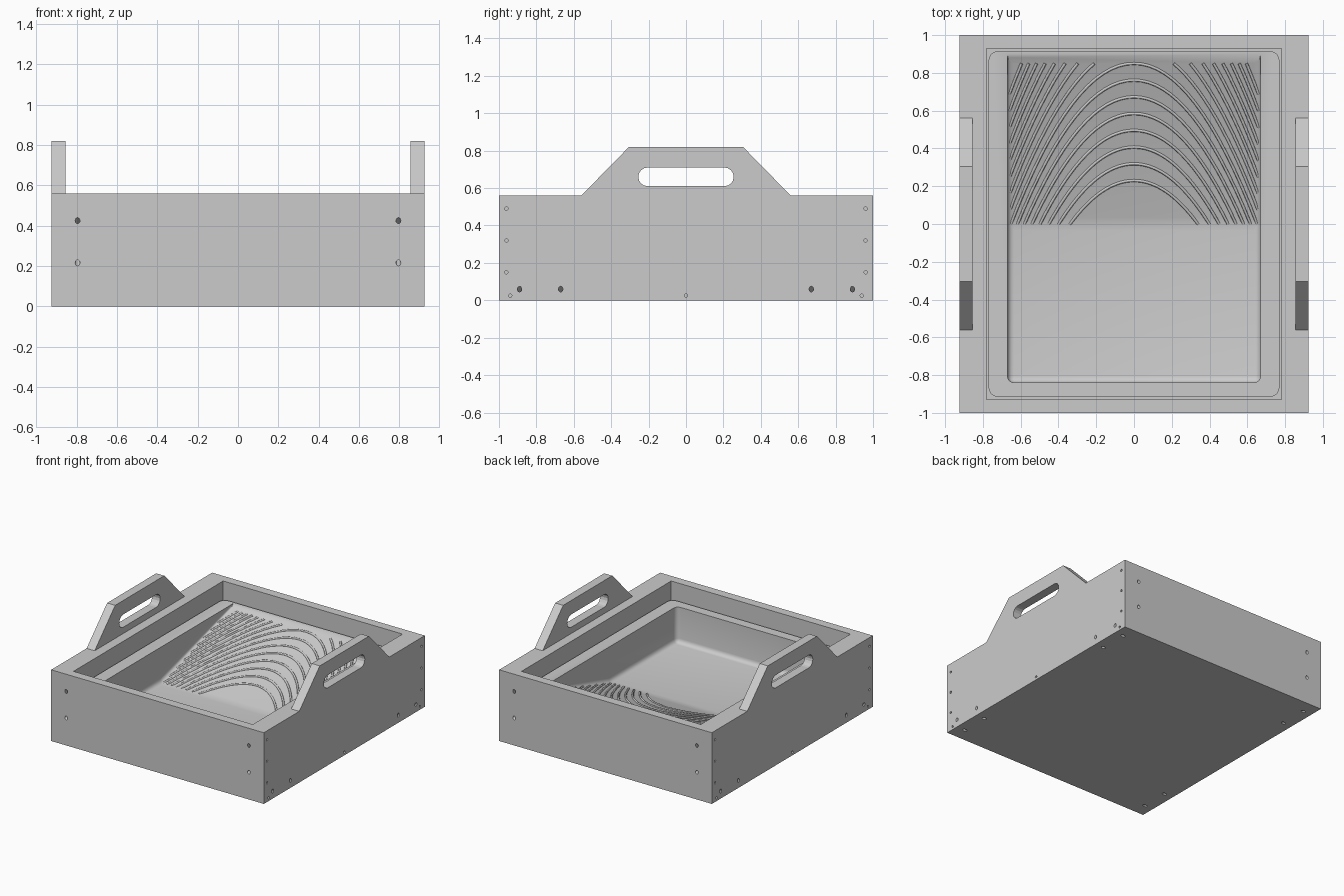
import bpy, bmesh, math
from mathutils import Vector

cube = bpy.data.objects.get("Cube")
if cube:
    bpy.data.objects.remove(cube, do_unlink=True)

GREY = (0.6, 0.6, 0.6, 1)
grey = bpy.data.materials.new("plain grey")
grey.use_nodes = True
grey.diffuse_color = GREY
grey.node_tree.nodes["Principled BSDF"].inputs["Base Color"].default_value = GREY


def add(name, data):
    obj = bpy.data.objects.new(name, data)
    bpy.context.collection.objects.link(obj)
    data.materials.append(grey)
    return obj


def prism(name, profile, x0, x1):
    """Extrude a (y, z) outline from x0 to x1."""
    bm = bmesh.new()
    face = bm.faces.new([bm.verts.new((x0, y, z)) for y, z in profile])
    ext = bmesh.ops.extrude_face_region(bm, geom=[face])["geom"]
    verts = [v for v in ext if isinstance(v, bmesh.types.BMVert)]
    bmesh.ops.translate(bm, verts=verts, vec=(x1 - x0, 0, 0))
    bmesh.ops.recalc_face_normals(bm, faces=bm.faces)
    mesh = bpy.data.meshes.new(name)
    bm.to_mesh(mesh)
    bm.free()
    return add(name, mesh)


def box(name, x0, x1, y0, y1, z0, z1):
    return prism(name, [(y0, z0), (y1, z0), (y1, z1), (y0, z1)], x0, x1)


def select(obj):
    bpy.ops.object.select_all(action="DESELECT")
    obj.select_set(True)
    bpy.context.view_layer.objects.active = obj


def bevel(obj, width, segments, test=lambda a, b: True):
    """Round the edges whose two ends pass the test."""
    bm = bmesh.new()
    bm.from_mesh(obj.data)
    edges = [e for e in bm.edges if test(e.verts[0].co, e.verts[1].co)]
    bmesh.ops.bevel(bm, geom=edges, offset=width, segments=segments,
                    profile=0.5, affect="EDGES")
    bm.to_mesh(obj.data)
    bm.free()


def cut(obj, cutter):
    mod = obj.modifiers.new("cut", "BOOLEAN")
    mod.operation, mod.solver, mod.object = "DIFFERENCE", "EXACT", cutter
    select(obj)
    bpy.ops.object.modifier_apply(modifier=mod.name)


def upright(a, b):
    return abs(a.z - b.z) > 0.1 and abs(a.x - b.x) + abs(a.y - b.y) < 0.001


W, L, H = 0.925, 1.0, 0.56      # half width, half length, wall height
IX, IY = 0.78, 0.93             # inner opening
PX = 0.855                      # inner face of the side panels

# Side panels with raised handles
outline = [(-L, 0), (L, 0), (L, H), (0.56, H), (0.305, 0.82),
           (-0.305, 0.82), (-0.56, H), (-L, H)]
slot = []
for centre, start in ((0.205, -90), (-0.205, 90)):
    for i in range(9):
        a = math.radians(start + i * 22.5)
        slot.append((centre + 0.05 * math.cos(a), 0.66 + 0.05 * math.sin(a)))
slot_cutter = prism("slot_cutter", slot, -1.2, 1.2)
panels = []
for side, s in (("left", 1), ("right", -1)):
    panel = prism(side + "_handle_panel", outline, s * PX, s * W)
    cut(panel, slot_cutter)
    panels += [panel, box(side + "_inner_rail", s * IX, s * PX, -IY, IY, 0.1, H)]

# End panels and base
panels.append(box("front_panel", -PX, PX, -L, -IY, 0, H))
panels.append(box("back_panel", -PX, PX, IY, L, 0, H))
panels.append(box("base_panel", -PX, PX, -IY, IY, 0, 0.1))

# Screw holes, straight and slanted
holes = bmesh.new()


def hole(start, end, radius):
    start, end = Vector(start), Vector(end)
    d = end - start
    mat = d.to_track_quat("Z", "Y").to_matrix().to_4x4()
    mat.translation = (start + end) / 2
    bmesh.ops.create_cone(holes, cap_ends=True, segments=12, radius1=radius,
                          radius2=radius, depth=d.length, matrix=mat)


for s in (1, -1):
    for t in (1, -1):
        for z in (0.15, 0.32, 0.49):
            hole((s * 0.95, t * 0.96, z), (s * 0.9, t * 0.96, z), 0.009)
        hole((s * 0.95, t * 0.94, 0.025), (s * 0.9, t * 0.94, 0.025), 0.009)
        for y in (0.67, 0.89):
            hole((s * 0.95, t * y, 0.08), (s * 0.825, t * y, -0.02), 0.012)
        for z, dz in ((0.425, -0.03), (0.215, 0.03)):
            hole((s * 0.795, t * 1.02, z - dz / 2), (s * 0.795, t * 0.96, z + dz), 0.012)
    hole((s * 0.95, 0, 0.025), (s * 0.9, 0, 0.025), 0.009)
hole_mesh = bpy.data.meshes.new("hole_cutter")
holes.to_mesh(hole_mesh)
holes.free()
hole_cutter = add("hole_cutter", hole_mesh)
for panel in panels:
    if "rail" not in panel.name:
        cut(panel, hole_cutter)

# Moulded tray with a flat floor rising into a ramp
FLOOR, RAMP_Y, RAMP_Z, RIM = 0.145, 0.85, 0.4, 0.425
tray = box("tray", -0.77, 0.77, -0.915, 0.915, 0.1, RIM)
bevel(tray, 0.05, 5, upright)
pocket = prism("pocket_cutter", [(-0.84, 0.6), (-0.84, FLOOR), (0, FLOOR),
               (RAMP_Y, RAMP_Z), (0.9, RIM), (0.9, 0.6)], -0.67, 0.67)
bevel(pocket, 0.035, 4, lambda a, b: min(a.z, b.z) < RAMP_Z - 0.01
      and min(a.y, b.y) < 0.1)
cut(tray, pocket)
select(tray)
bpy.ops.object.shade_smooth_by_angle(angle=math.radians(35))

# Curved ridges running across the ramp
curve = bpy.data.curves.new("ramp_ridges", "CURVE")
curve.dimensions = "3D"
curve.bevel_depth = 0.008
curve.bevel_resolution = 1
curve.use_fill_caps = True


def ridge(apex, x0, x1, steps):
    spline = curve.splines.new("POLY")
    spline.points.add(steps)
    for i, p in enumerate(spline.points):
        x = x0 + (x1 - x0) * i / steps
        y = apex - 2 * x * x
        p.co = (x, y, FLOOR + (RAMP_Z - FLOOR) * y / RAMP_Y, 1)


for k in range(16):
    apex = 0.23 + 0.0886 * k
    outer = min(0.66, math.sqrt(apex / 2))
    if apex <= RAMP_Y + 0.01:
        ridge(apex, -outer, outer, 32)
    else:
        inner = math.sqrt((apex - RAMP_Y) / 2)
        for s in (1, -1):
            ridge(apex, s * inner, s * outer, 14)
ridges = add("ramp_ridges", curve)
select(ridges)
bpy.ops.object.convert(target="MESH")

for cutter in (slot_cutter, hole_cutter, pocket):
    bpy.data.objects.remove(cutter, do_unlink=True)
